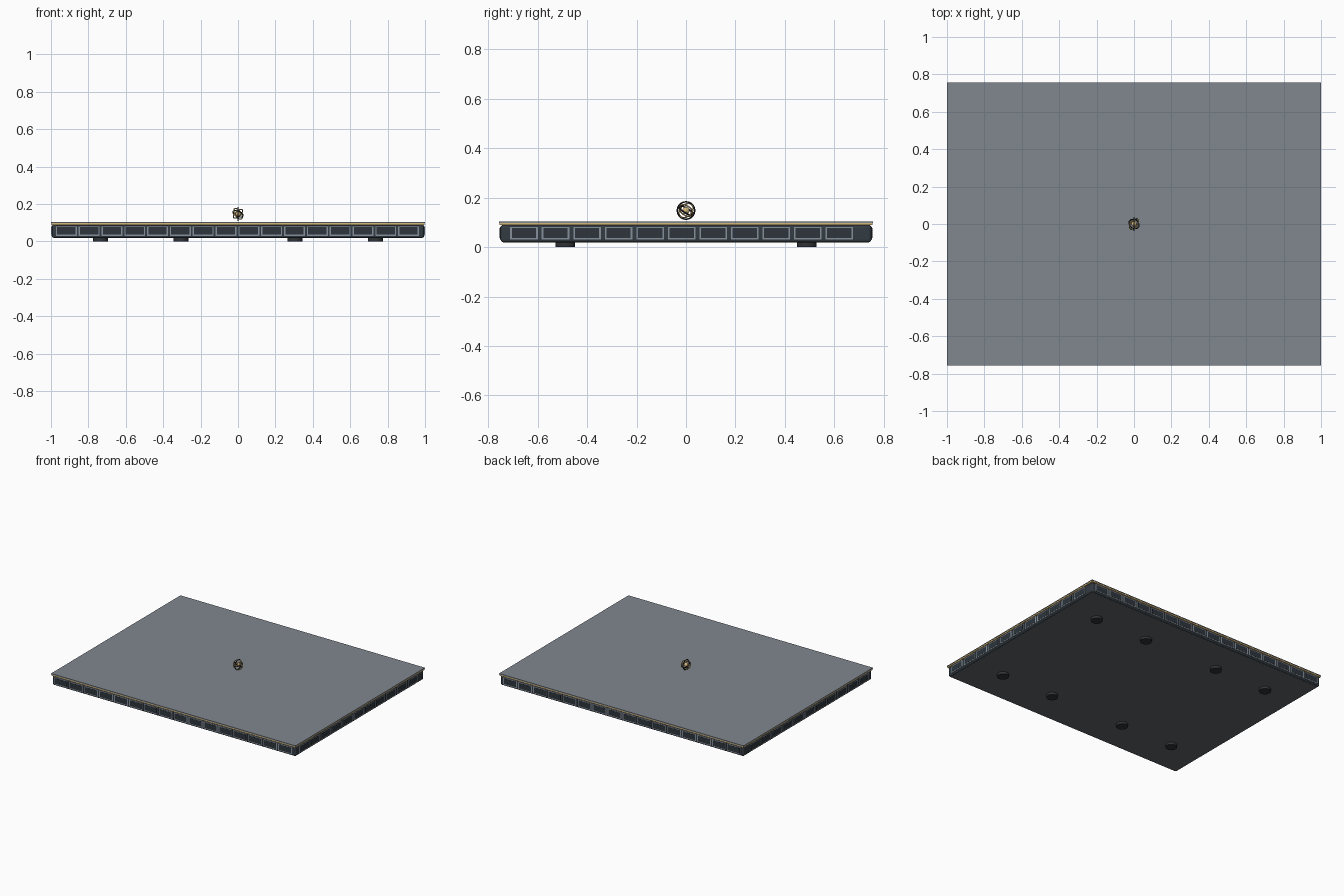
import bpy
from mathutils import Vector

old = bpy.data.objects.get("Cube")
if old:
    bpy.data.objects.remove(old, do_unlink=True)


def material(name, r, g, b):
    m = bpy.data.materials.new(name)
    m.use_nodes = True
    m.diffuse_color = (r, g, b, 1)
    m.node_tree.nodes["Principled BSDF"].inputs["Base Color"].default_value = (r, g, b, 1)
    return m


DECK = material("deck grey", 0.215, 0.245, 0.275)
HULL = material("dark slate", 0.032, 0.044, 0.054)
UNDER = material("underside grey", 0.115, 0.133, 0.145)
FRAME = material("steel frame", 0.24, 0.28, 0.33)
PANEL = material("panel charcoal", 0.026, 0.036, 0.045)
BRASS = material("brass", 0.68, 0.48, 0.2)
FOOT = material("foot charcoal", 0.03, 0.034, 0.038)
BLACK = material("near black", 0.014, 0.016, 0.018)


def finish(name, mat, smooth=False):
    ob = bpy.context.object
    ob.name = name
    ob.data.materials.append(mat)
    if smooth:
        bpy.ops.object.shade_smooth_by_angle()
    return ob


def box(name, loc, size, mat, bevel=0):
    bpy.ops.mesh.primitive_cube_add(size=1, location=loc)
    bpy.context.object.scale = size
    bpy.ops.object.transform_apply(location=False, rotation=False, scale=True)
    ob = finish(name, mat)
    if bevel:
        mod = ob.modifiers.new("rounded edges", "BEVEL")
        mod.width, mod.segments = bevel, 3
    return ob


# Slab, underside plate, brass band and deck plate
box("platform_body", (0, 0, 0.0545), (1.99, 1.50, 0.071), HULL, 0.012)
box("underside_plate", (0, 0, 0.019), (1.966, 1.476, 0.002), UNDER)
box("brass_band", (0, 0, 0.0935), (1.996, 1.508, 0.009), BRASS)
box("deck_plate", (0, 0, 0.101), (2.0, 1.512, 0.006), DECK)


# Framed panels around all four sides
def framed_panel(name, along, side, axis):
    half = 0.995 if axis == "x" else 0.75
    z, w, h, rim = 0.057, 0.112, 0.054, 0.007

    def plate(part, width, height, depth, mat):
        out = side * (half + depth / 2)
        if axis == "x":
            box(part, (out, along, z), (depth, width, height), mat)
        else:
            box(part, (along, out, z), (width, depth, height), mat)

    plate(name + "_frame", w, h, 0.003, FRAME)
    plate(name + "_inset", w - 2 * rim, h - 2 * rim, 0.004, PANEL)


for side, label in ((-1, "front"), (1, "back")):
    for i in range(16):
        framed_panel(f"{label}_panel_{i}", -0.918 + 0.122 * i, side, "y")
for side, label in ((1, "left"), (-1, "right")):
    for i in range(11):
        framed_panel(f"{label}_panel_{i}", -0.655 + 0.1275 * i, side, "x")

# Round feet
for x in (-0.735, -0.305, 0.305, 0.735):
    for y in (-0.488, 0.488):
        bpy.ops.mesh.primitive_cylinder_add(vertices=24, radius=0.04, depth=0.022,
                                            location=(x, y, 0.011))
        finish("foot", FOOT, True)

# Hovering ring ornament: upright outer ring, tilted brass and dark inner rings
centre = (0, 0, 0.148)
rings = (((1, 0, 0), 0.035, BLACK),
         ((0.7, -0.5, 0.5), 0.033, BRASS),
         ((-0.6, 0.45, 0.65), 0.031, BRASS),
         ((0.35, 0.5, 0.8), 0.029, BLACK))
for normal, radius, mat in rings:
    rot = Vector(normal).to_track_quat("Z", "Y").to_euler()
    bpy.ops.mesh.primitive_torus_add(location=centre, rotation=rot, major_segments=32,
                                     minor_segments=6, major_radius=radius,
                                     minor_radius=0.003)
    finish("ornament_ring", mat, True)
bpy.ops.mesh.primitive_ico_sphere_add(subdivisions=2, radius=0.015, location=centre)
finish("ornament_core", BRASS, True)
